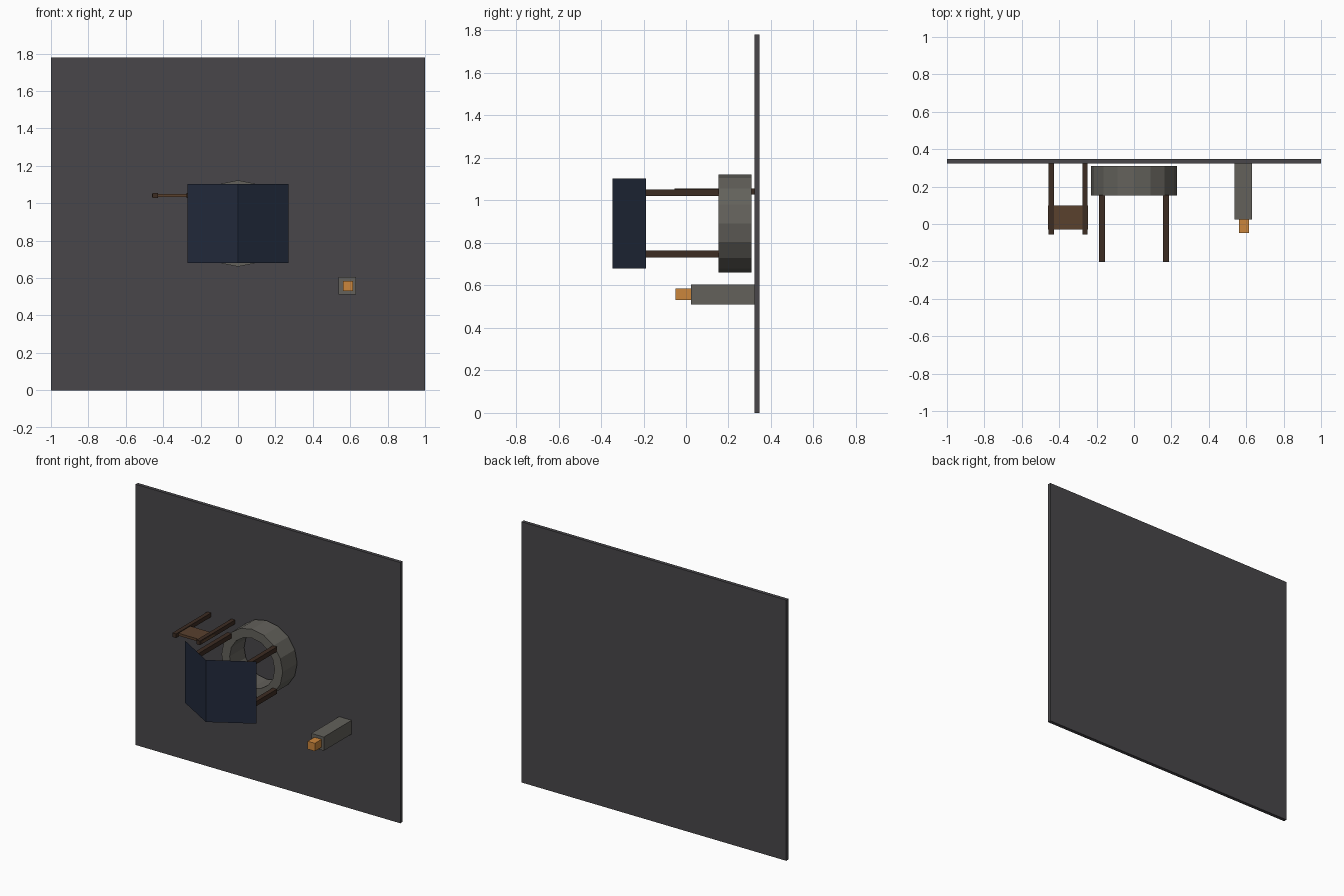
import bpy
import bmesh
import math

if "Cube" in bpy.data.objects:
    bpy.data.objects.remove(bpy.data.objects["Cube"])


def material(name, rgb):
    m = bpy.data.materials.new(name)
    m.diffuse_color = (*rgb, 1)
    m.use_nodes = True
    m.node_tree.nodes["Principled BSDF"].inputs["Base Color"].default_value = m.diffuse_color
    return m


WALL = material("dark_wall", (0.065, 0.062, 0.068))
STONE = material("stone_grey", (0.125, 0.12, 0.105))
NAVY = material("navy", (0.016, 0.023, 0.045))
DARK_WOOD = material("dark_wood", (0.045, 0.025, 0.016))
WOOD = material("wood", (0.10, 0.052, 0.027))
ORANGE = material("orange", (0.60, 0.24, 0.045))


def finish(name, bm, mat):
    bmesh.ops.recalc_face_normals(bm, faces=bm.faces[:])
    mesh = bpy.data.meshes.new(name)
    bm.to_mesh(mesh)
    bm.free()
    mesh.materials.append(mat)
    obj = bpy.data.objects.new(name, mesh)
    bpy.context.collection.objects.link(obj)
    return obj


def box(name, xs, ys, zs, mat):
    """Box given by its (low, high) limits on each axis."""
    bm = bmesh.new()
    bmesh.ops.create_cube(bm, size=1)
    for v in bm.verts:
        for i, (lo, hi) in enumerate((xs, ys, zs)):
            v.co[i] = lo if v.co[i] < 0 else hi
    return finish(name, bm, mat)


def rod(name, x, ys, z, width, mat):
    h = width / 2
    return box(name, (x - h, x + h), ys, (z - h, z + h), mat)


CZ = 0.892  # height of the ring axis

# Back panel
box("back_panel", (-1, 1), (0.323, 0.347), (0, 1.78), WALL)

# Faceted hollow ring: rectangular section swept around the y axis
SIDES = 16
section = [(0.231, 0.152), (0.231, 0.309), (0.17, 0.309), (0.17, 0.152)]
bm = bmesh.new()
loops = []
for i in range(SIDES):
    a = 2 * math.pi * i / SIDES
    loops.append([bm.verts.new((r * math.sin(a), y, CZ + r * math.cos(a)))
                  for r, y in section])
for i in range(SIDES):
    p, q = loops[i], loops[(i + 1) % SIDES]
    for j in range(4):
        k = (j + 1) % 4
        bm.faces.new((p[j], p[k], q[k], q[j]))
finish("ring", bm, STONE)

# Four struts from the ring towards the shield
for sx, side in ((-1, "left"), (1, "right")):
    for sz, level in ((-1, "lower"), (1, "upper")):
        rod(f"strut_{level}_{side}", sx * 0.171, (-0.203, 0.155),
            CZ + sz * 0.144, 0.032, DARK_WOOD)

# Folded sheet shield, crease facing forward
bm = bmesh.new()
cols = [[bm.verts.new((x, y, CZ + s * 0.212)) for s in (-1, 1)]
        for x, y in ((-0.27, -0.188), (0, -0.347), (0.27, -0.188))]
for a, b in zip(cols, cols[1:]):
    bm.faces.new((a[0], b[0], b[1], a[1]))
shield = finish("shield", bm, NAVY)
# Sheet faces point forward
if shield.data.polygons[0].normal.y > 0:
    shield.data.flip_normals()

# Side shelf carried on two rails
for x, side in ((-0.443, "left"), (-0.262, "right")):
    rod(f"shelf_rail_{side}", x, (-0.055, 0.325), 1.041, 0.028, DARK_WOOD)
box("shelf", (-0.459, -0.246), (-0.029, 0.098), (1.033, 1.05), WOOD)

# Square arm with a bright tip
rod("arm", 0.585, (0.023, 0.325), 0.558, 0.094, STONE)
rod("arm_tip", 0.588, (-0.049, 0.023), 0.558, 0.054, ORANGE)
